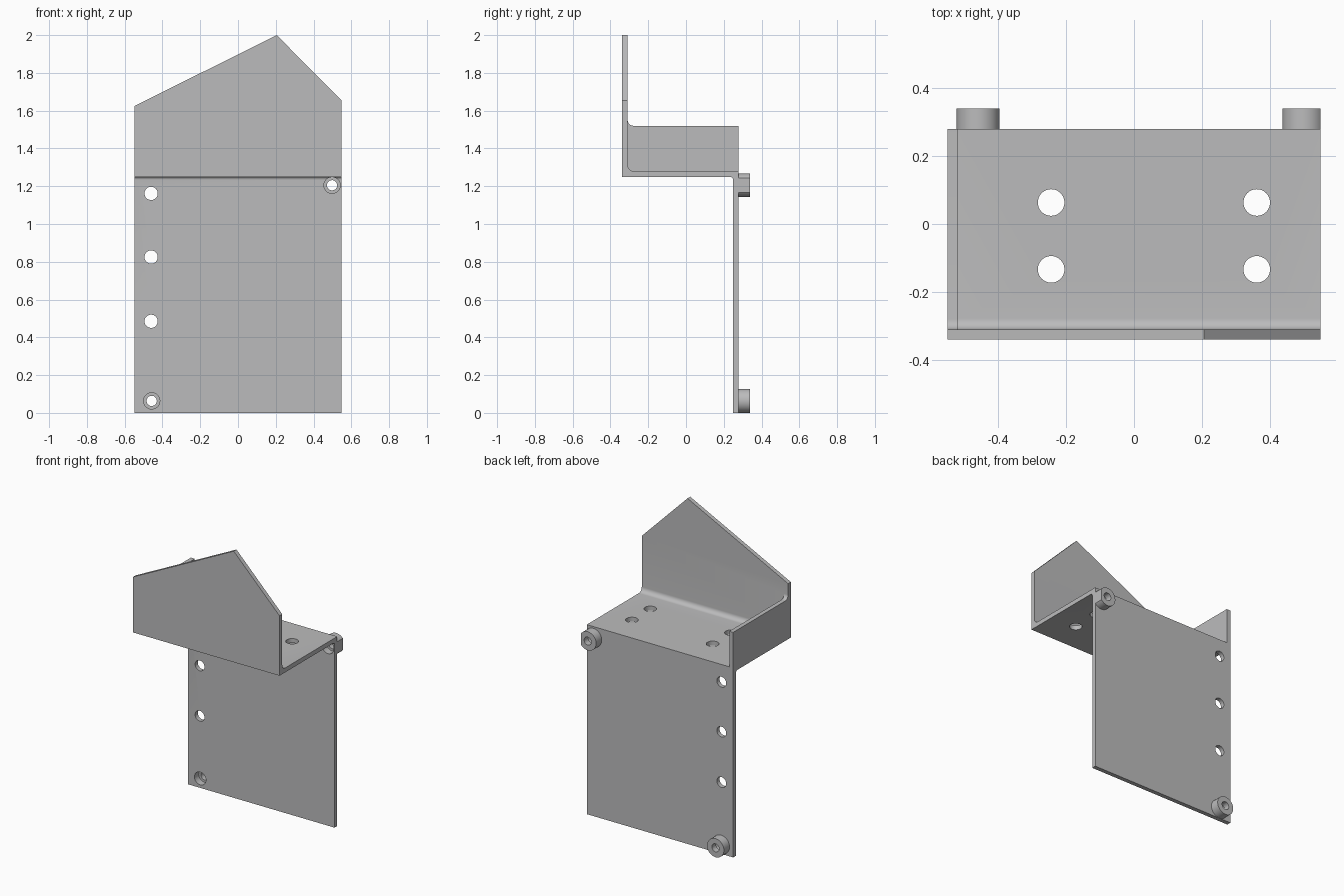
import bpy, bmesh, math
from mathutils import Vector

if "Cube" in bpy.data.objects:
    bpy.data.objects.remove(bpy.data.objects["Cube"])

W = 0.547            # half width
YF, YB = -0.338, 0.278   # front plate face, back plate face
T = 0.029            # sheet thickness
Z0, Z1 = 1.25, 1.28  # shelf underside and top

grey = bpy.data.materials.new("light grey")
grey.diffuse_color = (0.5, 0.5, 0.505, 1)
grey.use_nodes = True
grey.node_tree.nodes["Principled BSDF"].inputs["Base Color"].default_value = grey.diffuse_color


def prism(name, pts, axis, a, b):
    """Extrude a 2D outline along x, y or z from a to b."""
    place = {"x": lambda p: (a, p[0], p[1]),
             "y": lambda p: (p[0], a, p[1]),
             "z": lambda p: (p[0], p[1], a)}[axis]
    bm = bmesh.new()
    face = bm.faces.new([bm.verts.new(place(p)) for p in pts])
    ext = bmesh.ops.extrude_face_region(bm, geom=[face])
    verts = [g for g in ext["geom"] if isinstance(g, bmesh.types.BMVert)]
    move = Vector([b - a if axis == k else 0 for k in "xyz"])
    bmesh.ops.translate(bm, verts=verts, vec=move)
    bmesh.ops.recalc_face_normals(bm, faces=bm.faces)
    mesh = bpy.data.meshes.new(name)
    bm.to_mesh(mesh)
    bm.free()
    mesh.materials.append(grey)
    obj = bpy.data.objects.new(name, mesh)
    bpy.context.collection.objects.link(obj)
    return obj


def arc(cx, cy, r, start, end, n=8):
    return [(cx + r * math.cos(math.radians(start + (end - start) * i / n)),
             cy + r * math.sin(math.radians(start + (end - start) * i / n)))
            for i in range(n + 1)]


def cylinder(name, cx, cy, r, axis, a, b, n=48):
    return prism(name, arc(cx, cy, r, 0, 360, n)[:-1], axis, a, b)


def combine(target, tool, operation):
    """Apply a boolean and discard the tool."""
    mod = target.modifiers.new(operation, "BOOLEAN")
    mod.operation, mod.solver, mod.object = operation, "EXACT", tool
    bpy.context.view_layer.objects.active = target
    bpy.ops.object.modifier_apply(modifier=mod.name)
    bpy.data.objects.remove(tool, do_unlink=True)


# Z-shaped sheet: back plate, shelf and front plate with rounded inner corners
r1, r2 = 0.032, 0.016
yi, yo = YF + T, YB - T
profile = [(YB, 0), (YB, Z1)]
profile += arc(yi + r1, Z1 + r1, r1, 270, 180)
profile += [(yi, 2.0), (YF, 2.0), (YF, Z0)]
profile += arc(yo - r2, Z0 - r2, r2, 90, 0)
profile += [(yo, 0)]
bracket = prism("bracket", profile, "x", -W, W)

# Side wall, blending up into the front plate
wall = [(YF + 0.01, Z0 + 0.01), (YB, Z0 + 0.01), (YB, 1.52)]
wall += arc(yi + 0.03, 1.55, 0.03, 270, 180) + [(YF + 0.01, 1.55)]
combine(bracket, prism("side_wall", wall, "x", -W, -W + T), "UNION")

# Mounting bosses on the back
bosses = [(-0.457, 0.0635), (0.498, 1.205)]
for x, z in bosses:
    combine(bracket, cylinder("boss", x, z, 0.063, "y", YB - 0.012, 0.338), "UNION")

# Trim everything to the pointed outline
outline = [(-W, 0), (W, 0), (W, 1.655), (0.205, 2.0), (-W, 1.625)]
combine(bracket, prism("outline", outline, "y", -0.5, 0.5), "INTERSECT")

# Counterbored screw holes through the bosses
for x, z in bosses:
    combine(bracket, cylinder("counterbore", x, z, 0.043, "y", 0.1, 0.295), "DIFFERENCE")
    combine(bracket, cylinder("screw_hole", x, z, 0.027, "y", 0.1, 0.45), "DIFFERENCE")

# Row of holes in the back plate
for z in (0.485, 0.825, 1.162):
    combine(bracket, cylinder("plate_hole", -0.46, z, 0.035, "y", 0.1, 0.45), "DIFFERENCE")

# Four holes in the shelf
for x in (-0.243, 0.36):
    for y in (-0.133, 0.063):
        combine(bracket, cylinder("shelf_hole", x, y, 0.039, "z", 1.1, 1.4), "DIFFERENCE")

bpy.ops.object.select_all(action="DESELECT")
bracket.select_set(True)
bpy.context.view_layer.objects.active = bracket
bpy.ops.object.shade_smooth_by_angle(angle=math.radians(30))
